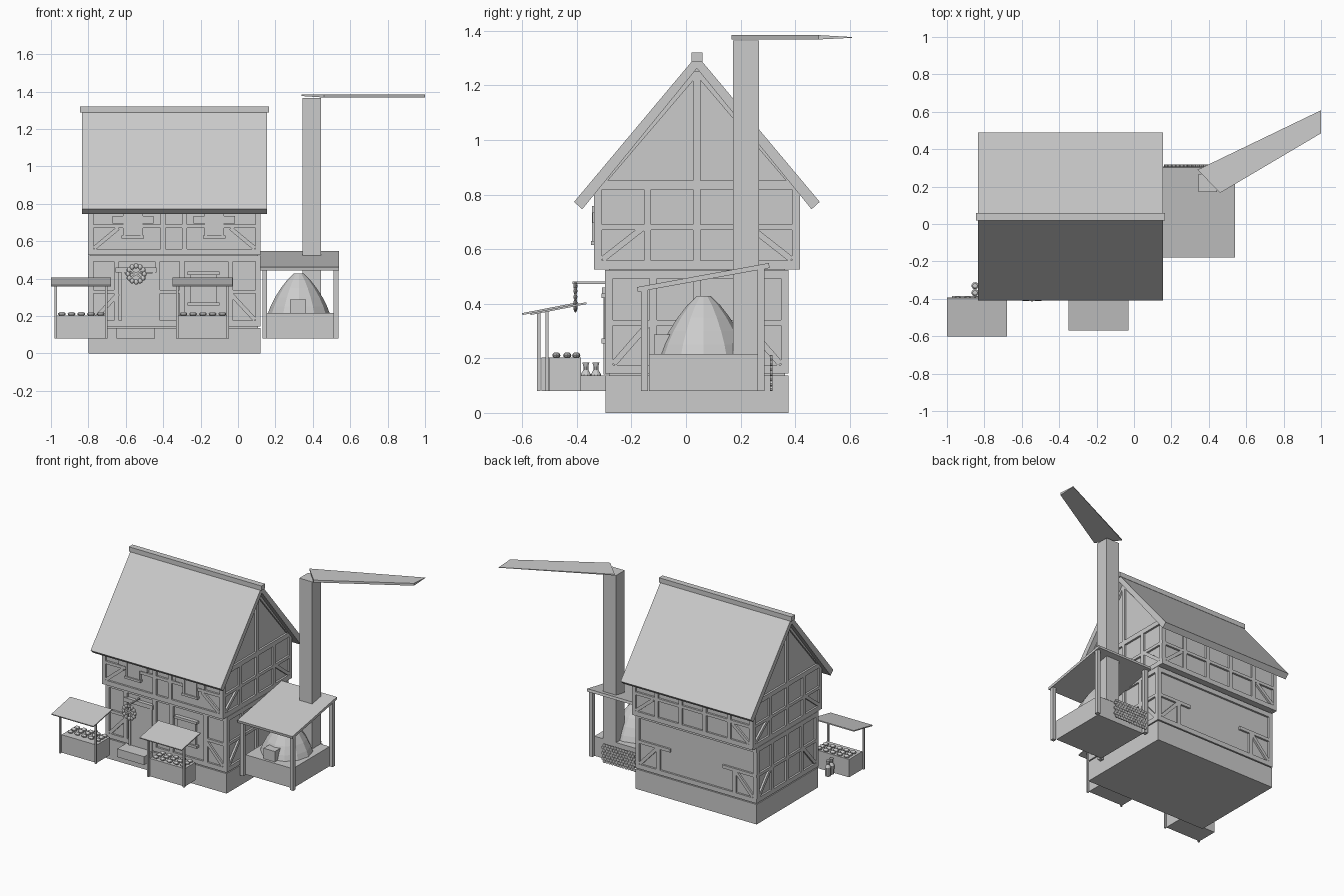
import bpy, bmesh, math
from mathutils import Matrix, Vector

cube = bpy.data.objects.get("Cube")
if cube:
    bpy.data.objects.remove(cube, do_unlink=True)

mat = bpy.data.materials.new("light_grey")
mat.use_nodes = True
GREY = (0.6, 0.6, 0.6, 1)
mat.diffuse_color = GREY
mat.node_tree.nodes["Principled BSDF"].inputs["Base Color"].default_value = GREY

parts = {}


def part(name):
    return parts.setdefault(name, bmesh.new())if name not in parts else parts[name]


def box(name, x, y, z):
    size = Matrix.Diagonal((x[1] - x[0], y[1] - y[0], z[1] - z[0], 1))
    mid = Vector((x[0] + x[1], y[0] + y[1], z[0] + z[1])) / 2
    bmesh.ops.create_cube(part(name), size=1, matrix=Matrix.Translation(mid) @ size)


def bar(name, a, b, width, depth, normal):
    """Square beam from a to b; depth is measured along normal."""
    a, b, n = Vector(a), Vector(b), Vector(normal).normalized()
    d = b - a
    m = Matrix((d, n.cross(d.normalized()) * width, n * depth)).transposed().to_4x4()
    bmesh.ops.create_cube(part(name), size=1, matrix=Matrix.Translation((a + b) / 2) @ m)


def prism(name, bottom, top):
    """Closed solid between two matching loops."""
    bm = part(name)
    lo, hi = [[bm.verts.new(p) for p in loop] for loop in (bottom, top)]
    bm.faces.new(lo[::-1])
    bm.faces.new(hi)
    for i in range(len(lo)):
        j = (i + 1) % len(lo)
        bm.faces.new((lo[i], lo[j], hi[j], hi[i]))


def lathe(name, centre, profile, sides):
    for (r0, z0), (r1, z1) in zip(profile, profile[1:]):
        at = Matrix.Translation(Vector(centre) + Vector((0, 0, (z0 + z1) / 2)))
        bmesh.ops.create_cone(part(name), cap_ends=True, segments=sides, radius1=r0,
                              radius2=r1, depth=z1 - z0, matrix=at)


def ball(name, centre, scale):
    bmesh.ops.create_uvsphere(part(name), u_segments=8, v_segments=6, radius=1,
                              matrix=Matrix.Translation(centre) @ Matrix.Diagonal((*scale, 1)))


# House body
X0, X1, YC = -0.8, 0.12, 0.04
XC = (X0 + X1) / 2
LOW, UP = 0.335, 0.376          # half depths of the two storeys
box("foundation", (X0, X1), (YC - LOW, YC + LOW), (0, 0.137))
box("lower_walls", (X0 + .012, X1 - .012), (YC - LOW + .012, YC + LOW - .012), (0.137, 0.53))
box("upper_walls", (X0 + .012, X1 - .012), (YC - UP + .012, YC + UP - .012), (0.53, 0.85))
tri = [(YC - UP + .012, 0.82), (YC + UP - .012, 0.82), (YC, 1.27)]
prism("gable_walls", [(X0 + .012, y, z) for y, z in tri], [(X1 - .012, y, z) for y, z in tri])

# Roof slabs and ridge
for s, name in ((-1, "front_roof"), (1, "back_roof")):
    section = [(YC, 1.31), (YC + s * .45, .773), (YC + s * .42, .746), (YC, 1.262)]
    prism(name, [(-.835, y, z) for y, z in section], [(.155, y, z) for y, z in section])
box("ridge_cap", (-.845, .165), (YC - .02, YC + .02), (1.288, 1.32))


# Timber framing, drawn on each wall with u along the wall
def timber(wall, a, b, half, width=.027):
    name = wall + "_timbers"
    if wall in ("front", "back"):
        s = -1 if wall == "front" else 1
        y = YC + s * (half - .008)
        bar(name, (a[0], y, a[1]), (b[0], y, b[1]), width, .018, (0, s, 0))
    else:
        s = 1 if wall == "right" else -1
        x = XC + s * ((X1 - X0) / 2 - .008)
        bar(name, (x, YC + a[0], a[1]), (x, YC + b[0], b[1]), width, .018, (s, 0, 0))


for half, zs in ((LOW, (.16, .508)), (UP, (.542, .835))):
    for z in zs:
        for wall in ("front", "back"):
            timber(wall, (X0, z), (X1, z), half, .032)
        for wall in ("left", "right"):
            timber(wall, (-half, z), (half, z), half, .032)
    mid = .33 if half == LOW else .68
    low, high = zs
    for wall in ("left", "right"):
        timber(wall, (-half, mid), (half, mid), half, .02)
        for k in range(-2, 3):
            u = k * (half - .014) / 2
            timber(wall, (u, low), (u, high), half)
        for s in (-1, 1):
            timber(wall, (s * (half - .03), low + .02), (s * (half * .52), mid), half, .022)
    for wall in ("front", "back"):
        for s in (-1, 1):
            timber(wall, (XC + s * .447, low), (XC + s * .447, high), half)
            timber(wall, (XC + s * .43, low + .02), (XC + s * .3, mid - .01), half, .022)

# Long-wall posts and rails
for wall in ("front", "back"):
    timber(wall, (X0, .68), (X1, .68), UP, .02)
for x in (-.4, -.285):
    timber("front", (x, .54), (x, .84), UP)
for x in (-.65, -.43, -.3, -.04):
    timber("front", (x, .16), (x, .51), LOW)
for k in range(1, 5):
    x = X0 + k * .184
    timber("back", (x, .54), (x, .84), UP)
for a, b in ((X0, -.65), (-.43, -.3), (-.04, X1)):
    timber("front", (a, .33), (b, .33), LOW, .02)
for s in (-1, 1):
    timber("back", (XC + s * .45, .33), (XC + s * .2, .33), LOW, .022)
    timber("back", (XC + s * .29, .16), (XC + s * .29, .33), LOW)

# Gable framing
for wall in ("left", "right"):
    timber(wall, (0, .84), (0, 1.25), UP)
    for s in (-1, 1):
        timber(wall, (s * .36, .835), (s * .01, 1.245), UP, .03)

# Upper windows with frames and shutters
yu, yl = YC - UP, YC - LOW
for x in (-.562, -.127):
    box("upper_windows", (x - .04, x + .04), (yu - .003, yu + .02), (.63, .745))
    for s in (-1, 1):
        box("window_frames", sorted((x + s * .04, x + s * .053)), (yu - .009, yu + .02), (.62, .755))
        box("window_shutters", sorted((x + s * .053, x + s * .11)), (yu - .006, yu + .02), (.695, .735))
    box("window_frames", (x - .053, x + .053), (yu - .009, yu + .02), (.745, .758))
    box("window_frames", (x - .06, x + .06), (yu - .012, yu + .02), (.615, .63))

# Door, lower window and step
box("door", (-.61, -.457), (yl - .002, yl + .02), (.14, .43))
for x in (-.622, -.457):
    box("door_frame", (x, x + .014), (yl - .008, yl + .02), (.14, .44))
box("door_frame", (-.655, -.435), (yl - .012, yl + .02), (.432, .46))
box("shop_window", (-.255, -.115), (yl - .004, yl + .02), (.27, .42))
box("shop_window_sill", (-.27, -.1), (yl - .014, yl + .02), (.255, .272))
box("shop_window_lintel", (-.27, -.1), (yl - .014, yl + .02), (.42, .437))
box("door_step", (-.65, -.445), (-.385, yl), (.08, .137))

# Hanging sign: wreath with twisted dough on a bracket
sx, sy, sz = -.545, -.405, .425
box("sign_bracket", (sx - .005, sx + .005), (sy - .01, yl), (.473, .481))
for k in range(12):
    a = math.tau * k / 12
    ball("sign_wreath", (sx + .043 * math.cos(a), sy, sz + .043 * math.sin(a)), (.014, .007, .014))
for s in (-1, 1):
    bar("sign_twist", (sx - .035, sy, sz - s * .025), (sx + .035, sy, sz + s * .025), .01, .008, (0, -1, 0))

# Market stalls
for name, x0, dy in (("left_stall", -1, 0), ("right_stall", -.35, .03)):
    y0 = -.6 + dy
    slope = Vector((0, .205, .042)).normalized()
    bar(name + "_roof", (x0 + .16, y0, .362), (x0 + .16, y0 + .205, .402), .32, .007,
        Vector((1, 0, 0)).cross(slope))
    box(name + "_counter", (x0 + .028, x0 + .295), (y0 + .07, -.385), (.08, .203))
    for x in (x0 + .025, x0 + .295):
        box(name + "_posts", (x - .006, x + .006), (y0 + .055, y0 + .067), (.08, .372))
    for i in range(5):
        for y in (-.475, -.435, -.402):
            ball(name + "_loaves", (x0 + .058 + i * .052, y, .211), (.021, .015, .011))

# Milk jugs beside the left stall
for y in (-.33, -.367):
    lathe("milk_jugs", (-.85, y, .08), [(.018, 0), (.019, .06), (.009, .078), (.009, .09), (.013, .105)], 10)

# Oven shelter
roof_y = (-.178, .305)
bar("shelter_roof", (.33, roof_y[0], .452), (.33, roof_y[1], .54), .42, .018, (0, -.179, .984))
for x in (.13, .51):
    box("shelter_posts", (x, x + .026), (-.165, -.14), (.08, .455))
    box("shelter_posts", (x, x + .026), (.262, .288), (.08, .535))
box("oven_base", (.15, .512), (-.135, .265), (.08, .215))
lathe("oven_dome", (.325, .065, .215), [(.165, 0), (.152, .035), (.127, .085), (.095, .135),
                                        (.06, .18), (.025, .213)], 12)
box("oven_door", (.277, .363), (-.118, -.04), (.215, .287))

# Chimney and smoke plume
box("chimney", (.346, .444), (.172, .267), (.215, 1.365))
quad = [(.34, .29), (.46, .166), (1, .485), (1, .608)]
prism("chimney_smoke", [(x, y, z) for (x, y), z in zip(quad, (1.376, 1.368, 1.368, 1.374))],
      [(x, y, z) for (x, y), z in zip(quad, (1.384, 1.384, 1.384, 1.377))])

# Stacked log ends behind the oven
for row in range(7):
    for col in range(12):
        at = Matrix.Translation((.172 + col * .021 + row % 2 * .0105, .312, .09 + row * .0185))
        bmesh.ops.create_cone(part("stacked_logs"), cap_ends=True, segments=8, radius1=.0105, radius2=.0105,
                              depth=.01, matrix=at @ Matrix.Rotation(math.pi / 2, 4, "X"))

for name, bm in parts.items():
    bmesh.ops.recalc_face_normals(bm, faces=bm.faces)
    mesh = bpy.data.meshes.new(name)
    bm.to_mesh(mesh)
    bm.free()
    mesh.materials.append(mat)
    bpy.context.collection.objects.link(bpy.data.objects.new(name, mesh))
